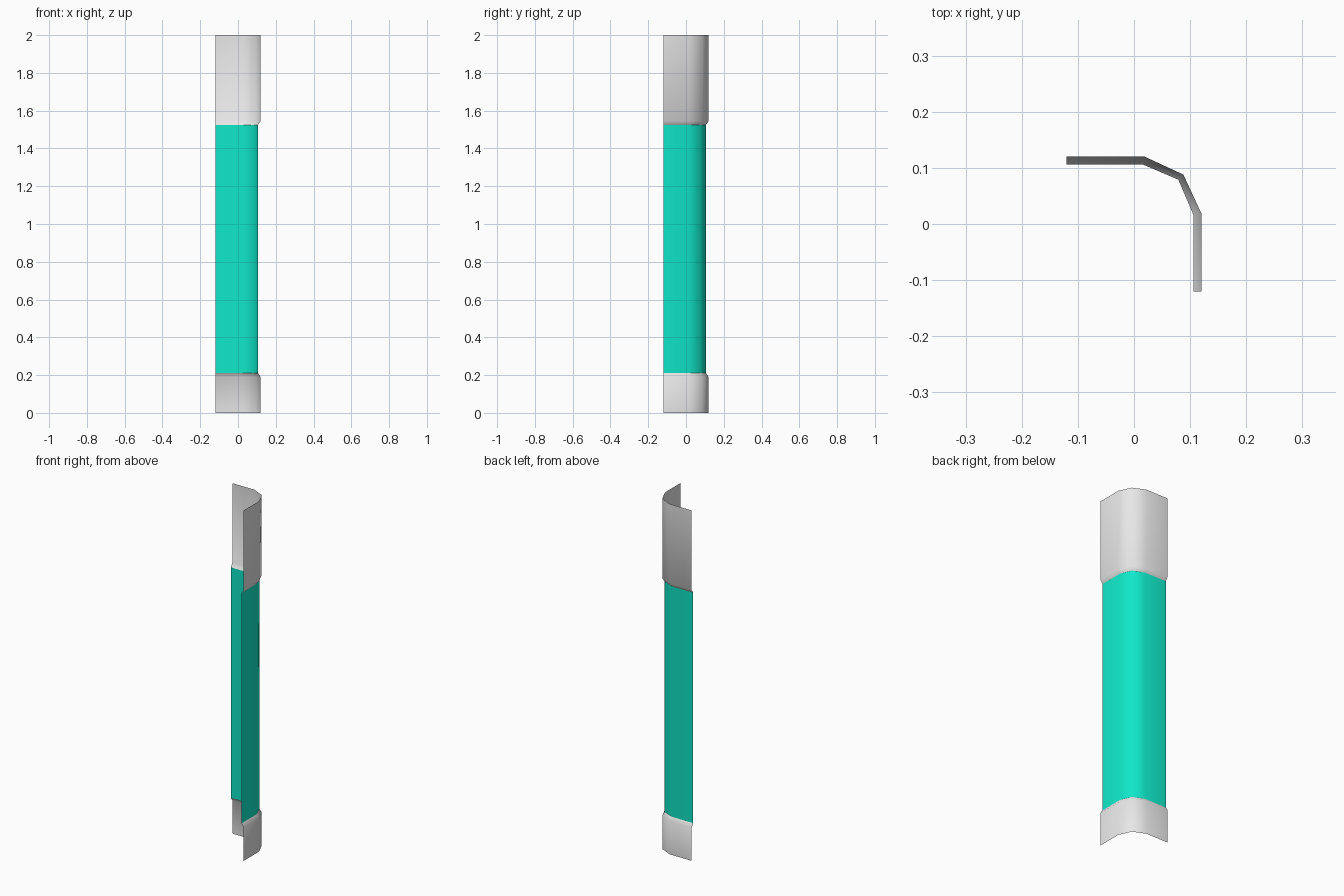
import bpy
import bmesh

cube = bpy.data.objects.get("Cube")
if cube:
    bpy.data.objects.remove(cube)


def material(name, rgb):
    mat = bpy.data.materials.new(name)
    mat.use_nodes = True
    mat.diffuse_color = (*rgb, 1)
    mat.node_tree.nodes["Principled BSDF"].inputs["Base Color"].default_value = (*rgb, 1)
    return mat


grey = material("light grey", (0.8, 0.8, 0.8))
teal = material("teal", (0.005, 0.8, 0.58))

# Corner cross-sections: wide for the end sleeves, narrow for the middle
wide = [(-0.12, 0.12), (0.019, 0.12), (0.088, 0.088), (0.12, 0.019), (0.12, -0.12)]
narrow = [(-0.12, 0.106), (0.016, 0.106), (0.079, 0.079), (0.106, 0.016), (0.106, -0.12)]


def corner_sheet(name, rings, mat):
    """Skin a list of (height, cross-section) rings, bottom to top, facing outward."""
    bm = bmesh.new()
    rows = [[bm.verts.new((x, y, z)) for x, y in path] for z, path in rings]
    for low, high in zip(rows, rows[1:]):
        for i in range(len(low) - 1):
            bm.faces.new((low[i + 1], low[i], high[i], high[i + 1])).smooth = True
    bm.normal_update()
    mesh = bpy.data.meshes.new(name)
    bm.to_mesh(mesh)
    bm.free()
    mesh.materials.append(mat)
    obj = bpy.data.objects.new(name, mesh)
    bpy.context.collection.objects.link(obj)


# Lower sleeve, middle guard and upper sleeve
corner_sheet("lower_sleeve", [(0, wide), (0.19, wide), (0.21, narrow)], grey)
corner_sheet("middle_guard", [(0.21, narrow), (1.525, narrow)], teal)
corner_sheet("upper_sleeve", [(1.525, narrow), (1.545, wide), (2, wide)], grey)
